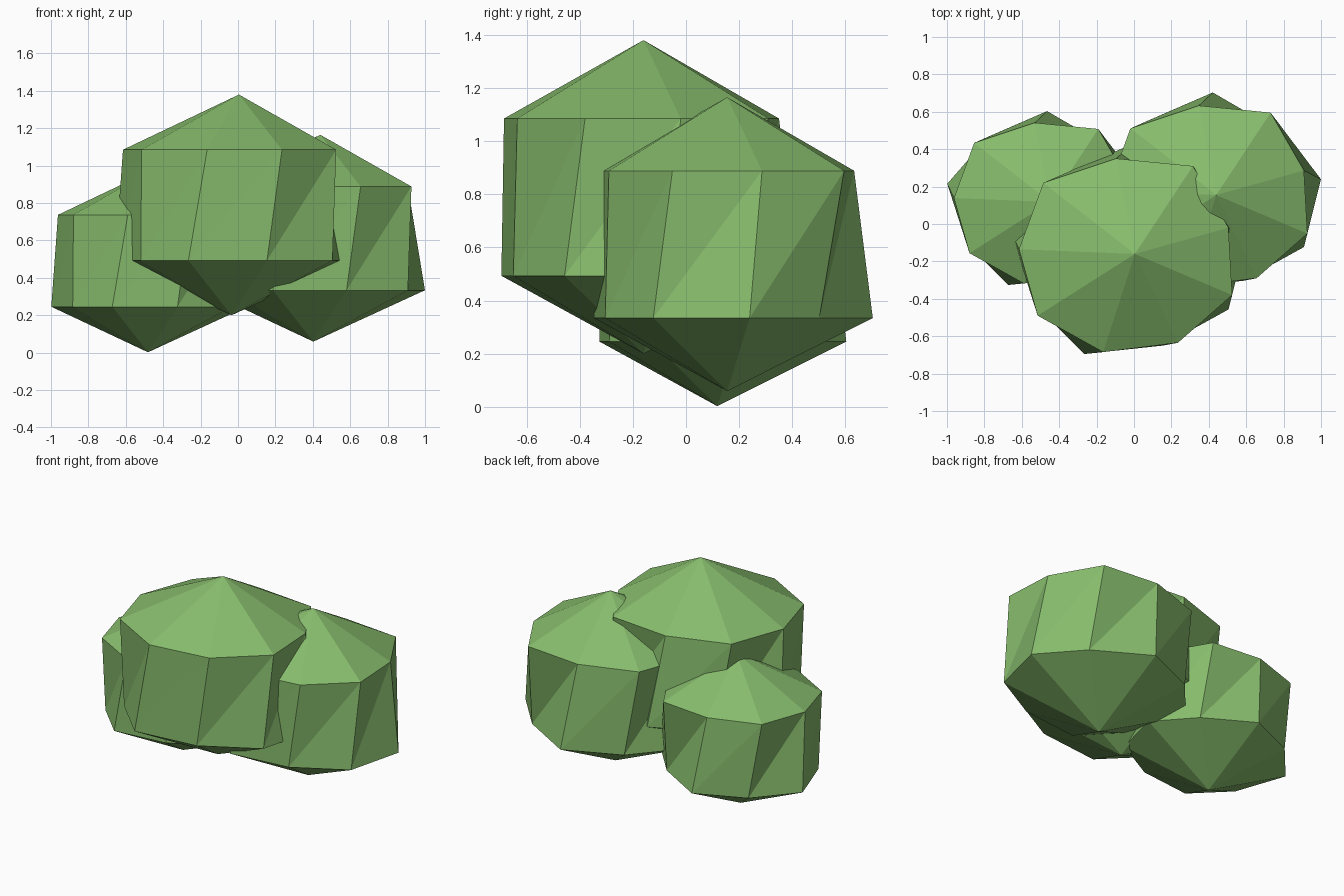
import bpy, bmesh

if "Cube" in bpy.data.objects:
    bpy.data.objects.remove(bpy.data.objects["Cube"])

green = bpy.data.materials.new("leaf_green")
green.diffuse_color = (0.24, 0.50, 0.15, 1)
green.use_nodes = True
green.node_tree.nodes["Principled BSDF"].inputs["Base Color"].default_value = green.diffuse_color

# One nine-sided leaf clump: slightly irregular rings, listed clockwise
UPPER = [(-0.49, 0.38), (-0.10, 0.51), (0.31, 0.47), (0.50, 0.14), (0.52, -0.22),
         (0.23, -0.475), (-0.17, -0.525), (-0.52, -0.33), (-0.62, 0.025)]
LOWER = [(-0.40, 0.42), (-0.02, 0.585), (0.35, 0.37), (0.597, 0.09), (0.50, -0.297),
         (0.15, -0.49), (-0.27, -0.535), (-0.525, -0.28), (-0.663, 0.117)]


def clump(name, loc, scale):
    bm = bmesh.new()
    top = bm.verts.new((0, 0, 0.59))
    bottom = bm.verts.new((-0.04, 0, -0.59))
    up = [bm.verts.new((x, y, 0.295)) for x, y in UPPER]
    low = [bm.verts.new((x, y, -0.297)) for x, y in LOWER]
    for i in range(9):
        j = (i + 1) % 9
        bm.faces.new((top, up[j], up[i]))
        bm.faces.new((up[i], up[j], low[j]))
        bm.faces.new((up[i], low[j], low[i]))
        bm.faces.new((bottom, low[i], low[j]))
    bmesh.ops.scale(bm, vec=(scale,) * 3, verts=bm.verts)
    bmesh.ops.translate(bm, vec=loc, verts=bm.verts)
    bmesh.ops.recalc_face_normals(bm, faces=bm.faces)
    mesh = bpy.data.meshes.new(name)
    bm.to_mesh(mesh)
    bm.free()
    mesh.materials.append(green)
    ob = bpy.data.objects.new(name, mesh)
    bpy.context.collection.objects.link(ob)
    return ob


# Front clump fused with the two smaller ones behind it
bush = clump("bush", (0.005, -0.16, 0.79), 1.0)
others = [clump("left_clump", (-0.448, 0.118, 0.492), 0.83),
          clump("right_clump", (0.44, 0.155, 0.612), 0.937)]
for ob in others:
    mod = bush.modifiers.new("fuse_" + ob.name, "BOOLEAN")
    mod.operation = "UNION"
    mod.solver = "EXACT"
    mod.object = ob
bpy.context.view_layer.objects.active = bush
for mod in list(bush.modifiers):
    bpy.ops.object.modifier_apply(modifier=mod.name)
for ob in others:
    bpy.data.objects.remove(ob)
